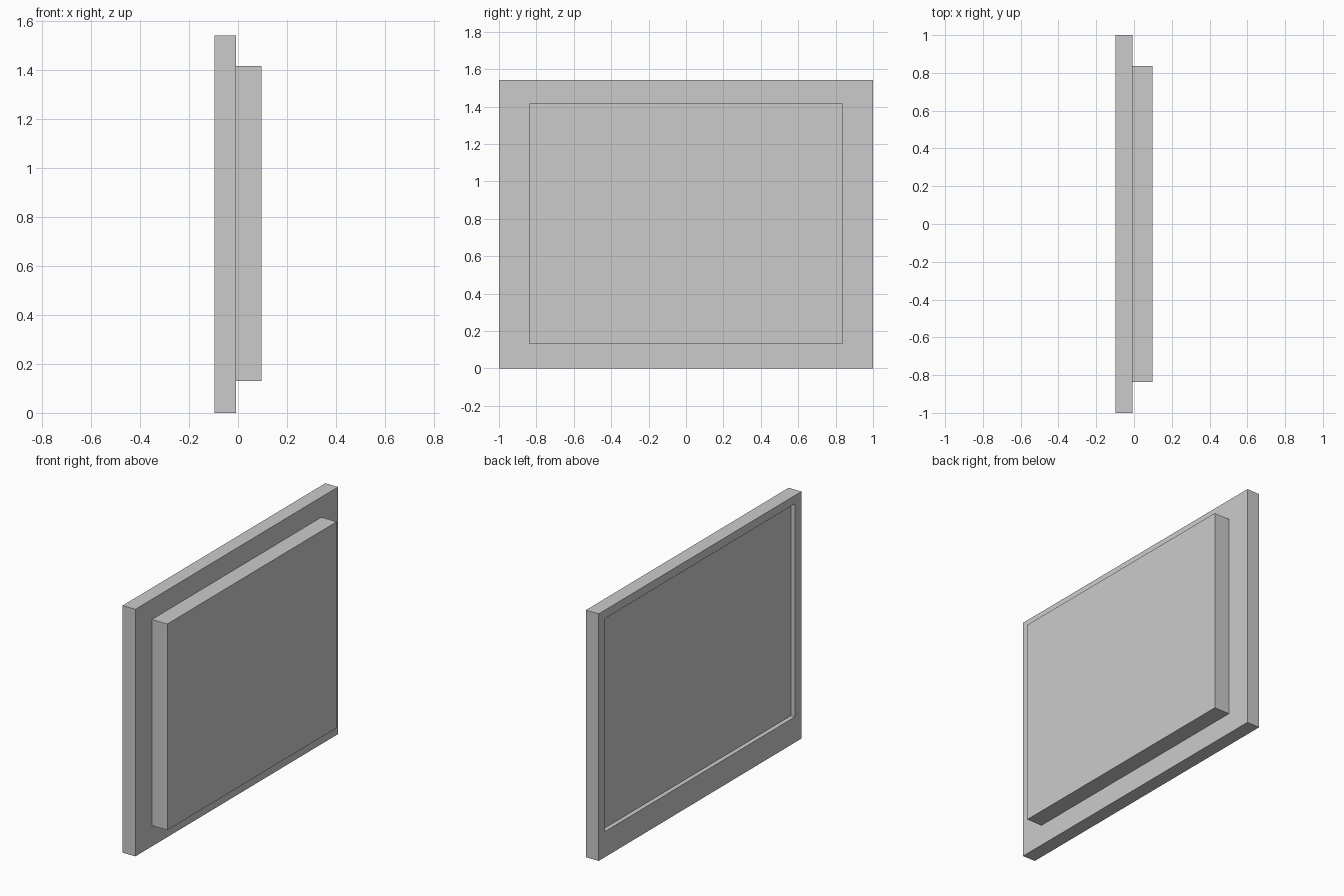
import bpy, bmesh

if "Cube" in bpy.data.objects:
    bpy.data.objects.remove(bpy.data.objects["Cube"])


def ring(bm, x, half_y, z0, z1):
    """Rectangular cross-section loop at a given x."""
    corners = ((-half_y, z0), (half_y, z0), (half_y, z1), (-half_y, z1))
    return [bm.verts.new((x, y, z)) for y, z in corners]


def loft(name, sections):
    """Bridge consecutive rectangular loops and cap both ends."""
    bm = bmesh.new()
    rings = [ring(bm, *s) for s in sections]
    for a, b in zip(rings, rings[1:]):
        for i in range(4):
            j = (i + 1) % 4
            bm.faces.new((a[i], a[j], b[j], b[i]))
    bm.faces.new(rings[0])
    bm.faces.new(rings[-1])
    bmesh.ops.recalc_face_normals(bm, faces=bm.faces[:])
    mesh = bpy.data.meshes.new(name)
    bm.to_mesh(mesh)
    bm.free()
    obj = bpy.data.objects.new(name, mesh)
    bpy.context.collection.objects.link(obj)
    return obj


# Flat display: sunken screen, bezel with deeper lower border, rear housing
loft("display_panel", [
    (-0.069, 0.937, 0.16, 1.49),    # screen surface
    (-0.097, 0.937, 0.16, 1.49),    # bezel opening
    (-0.097, 1.0, 0.0, 1.543),      # bezel outer edge
    (-0.009, 1.0, 0.0, 1.543),      # back of bezel
    (-0.009, 0.836, 0.13, 1.417),   # housing base
    (0.097, 0.836, 0.13, 1.417),    # housing back
])
